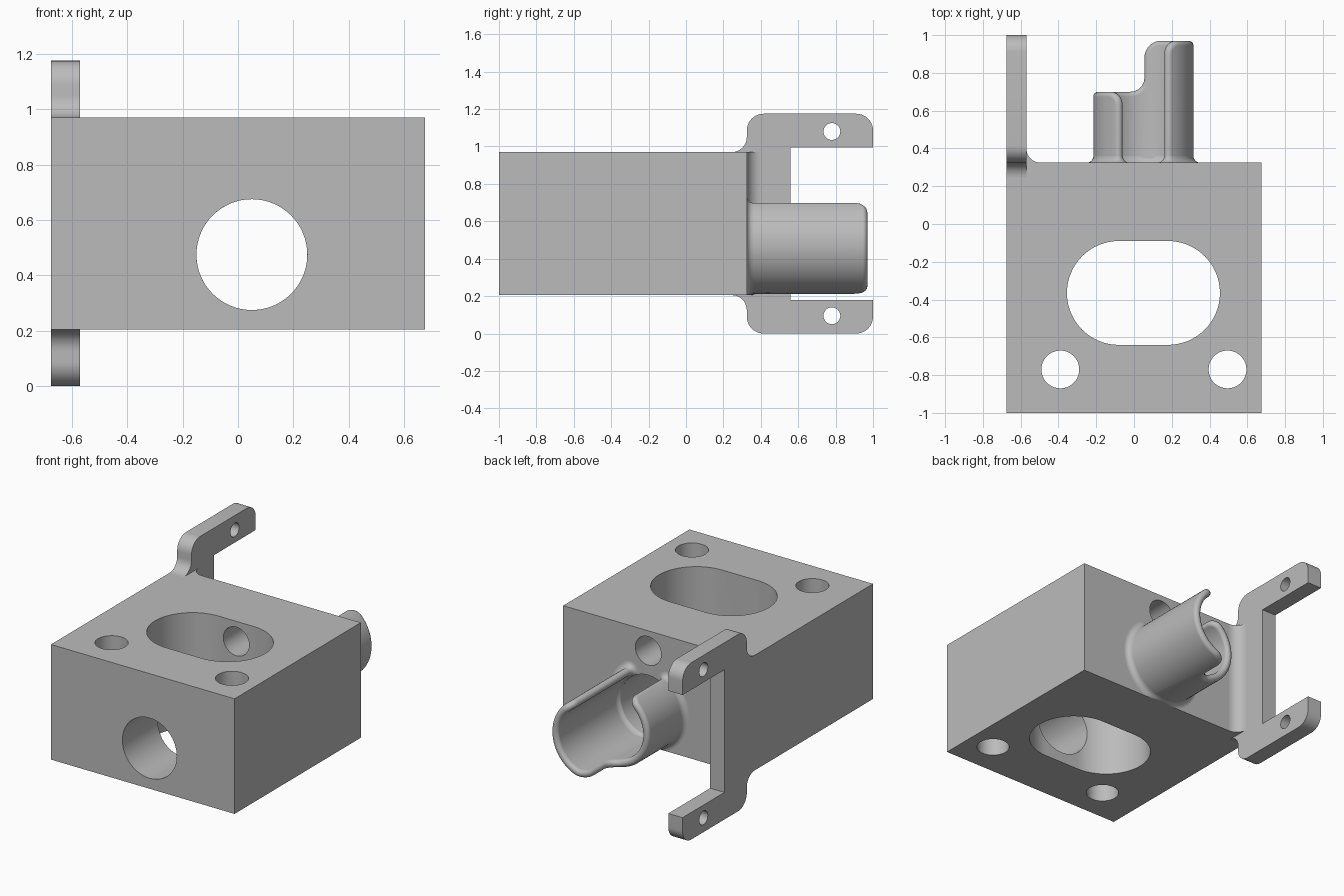
import bpy, bmesh, math
from math import sin, cos, pi
from mathutils import Vector, Matrix

if "Cube" in bpy.data.objects:
    bpy.data.objects.remove(bpy.data.objects["Cube"])

grey = bpy.data.materials.new("plain grey")
grey.use_nodes = True
grey.diffuse_color = (0.5, 0.5, 0.5, 1)
grey.node_tree.nodes["Principled BSDF"].inputs["Base Color"].default_value = (0.5, 0.5, 0.5, 1)

BACK, BOTTOM, TOP, SIDE = 0.325, 0.205, 0.97, 0.675
CX, CZ = 0.05, 0.475          # bore axis
MID_R, HALF = 0.24, 0.025     # spout wall: middle radius, half thickness
BORE = 0.2


def finish(name, bm):
    bmesh.ops.recalc_face_normals(bm, faces=bm.faces)
    mesh = bpy.data.meshes.new(name)
    bm.to_mesh(mesh)
    bm.free()
    obj = bpy.data.objects.new(name, mesh)
    bpy.context.collection.objects.link(obj)
    mesh.materials.append(grey)
    return obj


def select(obj):
    bpy.ops.object.select_all(action='DESELECT')
    obj.select_set(True)
    bpy.context.view_layer.objects.active = obj


def smooth(obj, angle=30):
    select(obj)
    bpy.ops.object.shade_smooth_by_angle(angle=math.radians(angle))


def arc(cx, cy, r, start, end, n=10):
    """Points on an arc, angles in degrees."""
    steps = [math.radians(start + (end - start) * i / n) for i in range(n + 1)]
    return [(cx + r * cos(a), cy + r * sin(a)) for a in steps]


def prism(name, outline, axis, lo, hi):
    """Extrude a 2D outline along an axis: x takes (y, z), y takes (x, z), z takes (x, y)."""
    bm = bmesh.new()
    place = {"x": lambda p: (lo, p[0], p[1]),
             "y": lambda p: (p[0], lo, p[1]),
             "z": lambda p: (p[0], p[1], lo)}[axis]
    face = bm.faces.new([bm.verts.new(place(p)) for p in outline])
    new = bmesh.ops.extrude_face_region(bm, geom=[face])["geom"]
    shift = Vector([(hi - lo) if axis == k else 0 for k in "xyz"])
    bmesh.ops.translate(bm, vec=shift, verts=[v for v in new if isinstance(v, bmesh.types.BMVert)])
    return finish(name, bm)


def circle(cx, cy, r, n=64):
    return arc(cx, cy, r, 0, 360, n)[:-1]


def cut(obj, cutter):
    select(obj)
    mod = obj.modifiers.new("cut", 'BOOLEAN')
    mod.operation, mod.solver, mod.object = 'DIFFERENCE', 'EXACT', cutter
    bpy.ops.object.modifier_apply(modifier=mod.name)
    bpy.data.objects.remove(cutter)


# Main block with its slot and holes
block = prism("block", [(-SIDE, -1), (SIDE, -1), (SIDE, BACK), (-SIDE, BACK)], "z", BOTTOM, TOP)
slot = arc(CX + 0.13, -0.365, 0.275, -90, 90, 32) + arc(CX - 0.13, -0.365, 0.275, 90, 270, 32)
cut(block, prism("slot_cutter", slot, "z", 0, 1.3))
for x in (-0.39, 0.495):
    cut(block, prism("screw_cutter", circle(x, -0.77, 0.1), "z", 0, 1.3))
cut(block, prism("bore_cutter", circle(CX, CZ, BORE), "y", -1.2, 0.6))
cut(block, prism("port_cutter", circle(CX, 0.837, 0.095), "y", -0.3, 0.6))
smooth(block)

# Side bracket: upper half outline mirrored about the middle height
MIDDLE = 0.5875
upper = [(0.56, 0.995), (1, 0.995)] + arc(0.91, 1.085, 0.09, 0, 90)
upper += arc(BACK + 0.09, 1.085, 0.09, 90, 180) + arc(BACK - 0.08, TOP + 0.08, 0.08, 0, -90)
upper += [(BACK - 0.08, TOP - 0.03)]
lower = [(y, 2 * MIDDLE - z) for y, z in reversed(upper)]
bracket = prism("bracket", upper + lower, "x", -SIDE, -0.57)
for z in (0.095, 2 * MIDDLE - 0.095):
    cut(bracket, prism("pin_cutter", circle(0.78, z, 0.045, 32), "x", -1, 0))
smooth(bracket)

# Fillet between bracket and back of block
corner = [(-0.575, BACK - 0.01)] + [(-0.575, BACK + 0.075)]
corner += arc(-0.495, BACK + 0.075, 0.075, 180, 270) + [(-0.495, BACK - 0.01)]
smooth(prism("bracket_fillet", corner, "z", BOTTOM, TOP))

# Spout: stepped rim path in unrolled space (arc length round the wall, depth)
LIP = MID_R * (pi - math.asin(0.135 / MID_R))
SHORT, LONG, STEP = 0.675, 0.945, 0.03
path = [(-LIP, BACK)] + arc(-LIP + 0.045, SHORT - 0.045, 0.045, 180, 90, 6)
path += [(-LIP + 0.045 + (LIP - 0.115) * i / 24, SHORT) for i in range(1, 24)]
path += arc(STEP - 0.1, SHORT + 0.1, 0.1, -90, 0)
path += arc(STEP + 0.065, LONG - 0.065, 0.065, 180, 90)
path += [(STEP + 0.065 + (LIP - STEP - 0.11) * i / 24, LONG) for i in range(1, 24)]
path += arc(LIP - 0.045, LONG - 0.045, 0.045, 90, 0, 6) + [(LIP, BACK)]


def wrap(u, y, r=MID_R):
    a = u / MID_R
    return Vector((CX + r * sin(a), y, CZ - r * cos(a)))


# Curved wall: strips running from the block to the rim, on both radii
rim = path[1:-1]
lengths = [0]
for p, q in zip(rim, rim[1:]):
    lengths.append(lengths[-1] + math.dist(p, q))
bm = bmesh.new()
ROWS = 12
for r in (MID_R - HALF, MID_R + HALF):
    columns = []
    for (u, y), s in zip(rim, lengths):
        base = LIP * (2 * s / lengths[-1] - 1)
        columns.append([bm.verts.new(wrap(base + (u - base) * k / ROWS, BACK + (y - BACK) * k / ROWS, r))
                        for k in range(ROWS + 1)])
    for a, b in zip(columns, columns[1:]):
        for k in range(ROWS):
            face = bm.faces.new((a[k], b[k], b[k + 1], a[k + 1]))
            face.normal_update()
            out = face.calc_center_median() - Vector((CX, 0, CZ))
            out.y = 0
            if (face.normal.dot(out) > 0) != (r > MID_R):
                face.normal_flip()
mesh = bpy.data.meshes.new("spout_wall")
bm.to_mesh(mesh)
bm.free()
mesh.materials.append(grey)
wall = bpy.data.objects.new("spout_wall", mesh)
bpy.context.collection.objects.link(wall)
smooth(wall, 60)

# Rounded bead along the whole rim
bm = bmesh.new()
SIDES = 16
rings = []
for i, (u, y) in enumerate(path):
    p, q = path[max(i - 1, 0)], path[min(i + 1, len(path) - 1)]
    along = (wrap(*q) - wrap(*p)).normalized()
    out = wrap(u, 0, 1) - wrap(u, 0, 0)
    out = (out - along * out.dot(along)).normalized()
    across = along.cross(out)
    rings.append([bm.verts.new(wrap(u, y) + HALF * (out * cos(2 * pi * k / SIDES) + across * sin(2 * pi * k / SIDES)))
                  for k in range(SIDES)])
for a, b in zip(rings, rings[1:]):
    for k in range(SIDES):
        bm.faces.new((a[k], a[k - 1], b[k - 1], b[k]))
smooth(finish("spout_rim", bm), 60)

# Flared root where the spout meets the block
END = LIP / MID_R


def section(grow, y):
    t = HALF + grow
    pts = []
    for i in range(65):
        pts.append((MID_R + t, END * (i / 32 - 1), 0, 0))
    for k in range(1, 9):
        pts.append((MID_R + t * cos(pi * k / 9), END, t * sin(pi * k / 9), 1))
    for i in range(65):
        pts.append((MID_R - t, END * (1 - i / 32), 0, 0))
    for k in range(1, 9):
        pts.append((MID_R - t * cos(pi * k / 9), -END, t * sin(pi * k / 9), -1))
    loop = []
    for r, a, side, sign in pts:
        x = r * sin(a) + sign * side * cos(a)
        z = -r * cos(a) + sign * side * sin(a)
        scale = max(1, BORE / math.hypot(x, z))
        loop.append(Vector((CX + x * scale, y, max(CZ + z * scale, BOTTOM))))
    return loop


bm = bmesh.new()
FLARE = 0.035
levels = [[bm.verts.new(p) for p in section(FLARE * (1 - sin(a)), BACK + FLARE * (1 - cos(a)))]
          for a in [pi / 2 * i / 6 for i in range(7)]]
for a, b in zip(levels, levels[1:]):
    for k in range(len(a)):
        bm.faces.new((a[k - 1], a[k], b[k], b[k - 1]))
smooth(finish("spout_root", bm), 60)
